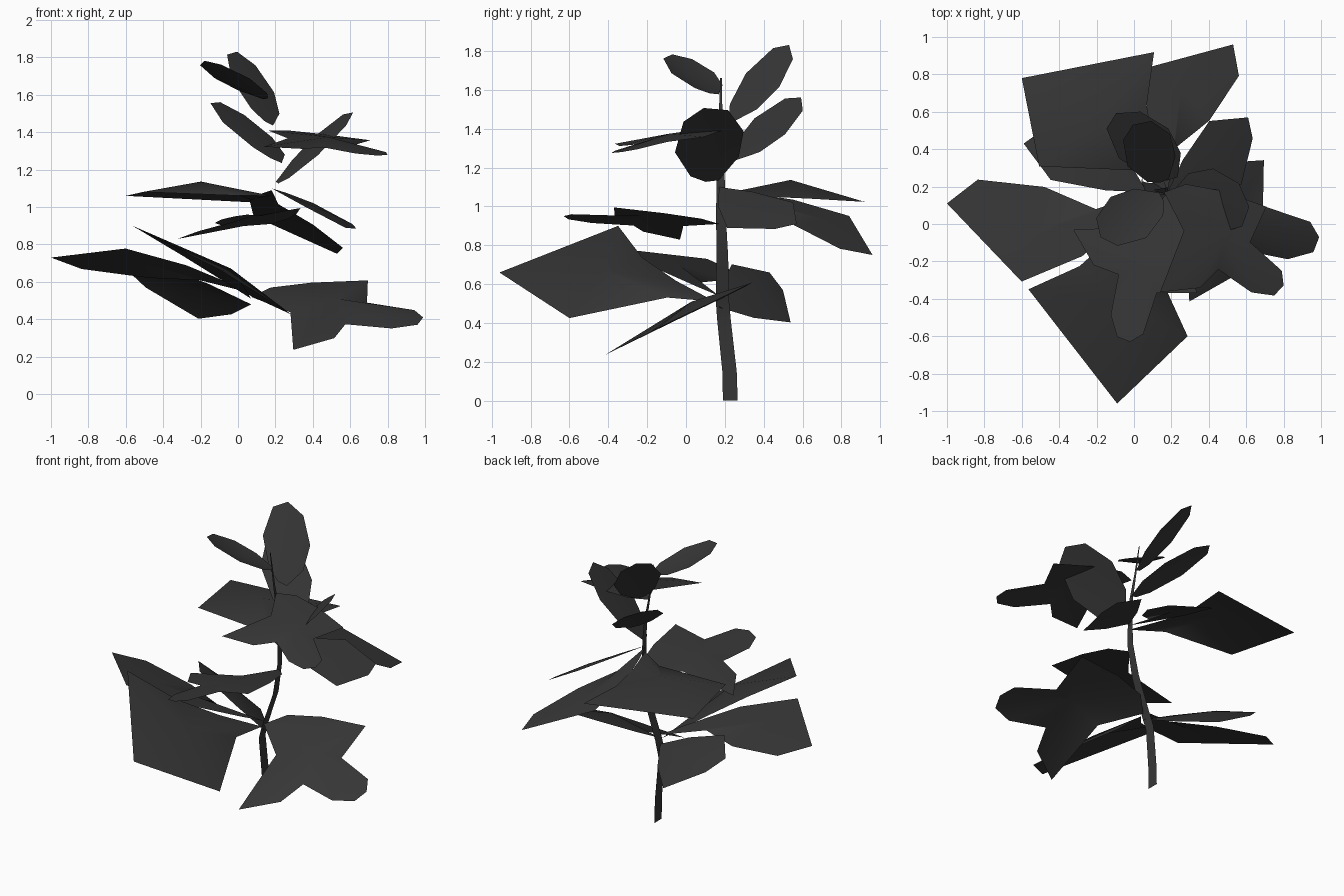
import bpy
import bmesh
from mathutils import Vector

cube = bpy.data.objects.get("Cube")
if cube:
    bpy.data.objects.remove(cube, do_unlink=True)


def flat_material(name, value):
    mat = bpy.data.materials.new(name)
    mat.use_nodes = True
    colour = (value, value, value, 1)
    mat.diffuse_color = colour
    shader = mat.node_tree.nodes["Principled BSDF"]
    shader.inputs["Base Color"].default_value = colour
    shader.inputs["Roughness"].default_value = 0.8
    return mat


CHARCOAL = flat_material("charcoal", 0.037)


def finish(bm, name):
    bmesh.ops.recalc_face_normals(bm, faces=bm.faces)
    mesh = bpy.data.meshes.new(name)
    bm.to_mesh(mesh)
    bm.free()
    mesh.materials.append(CHARCOAL)
    obj = bpy.data.objects.new(name, mesh)
    bpy.context.collection.objects.link(obj)
    for poly in mesh.polygons:
        poly.use_smooth = True
    return obj


# Leaf outlines as (along, across) fractions of the leaf; the first point is the hub
LOBED = [(.5, 0), (0, 0), (.26, -.12), (.385, -.535), (.575, -.35), (.595, -.18),
         (.86, -.165), (.99, -.09), (1, 0), (.93, .07), (.65, .09),
         (.59, .34), (.29, .24), (.08, .13)]
KITE = [(.6, .18), (0, 0), (.26, .07), (.51, -.055), (.84, -.11), (1, 0),
        (.65, .41), (.34, .3), (.1, .1)]
SQUARE = [(.53, -.05), (0, 0), (.2, -.13), (.376, -.283), (.52, -.52), (1, 0),
          (.635, .3), (.22, .02)]
BROAD = [(.6, -.05), (0, 0), (.22, -.16), (.54, -.3), (.9, -.125), (1, 0),
         (.72, .16), (.3, .09)]
OVAL = [(.5, 0), (0, .08), (.28, .3), (.62, .36), (.93, .2), (1, -.06),
        (.85, -.28), (.45, -.38), (.1, -.22), (0, -.06)]


def leaf(name, outline, base, tip, side, lift=0.01):
    """Stretch an outline from base to tip, with side as its crosswise vector."""
    base, side = Vector(base), Vector(side)
    axis = Vector(tip) - base
    up = axis.cross(side).normalized()
    if up.z < 0:
        up.negate()
    bm = bmesh.new()
    verts = [bm.verts.new(base + axis * t + side * s) for t, s in outline]
    hub, rim = verts[0], verts[1:]
    hub.co += up * lift
    for a, b in zip(rim, rim[1:] + rim[:1]):
        bm.faces.new((hub, a, b))
    return finish(bm, name)


# Flat, tapering stem ribbon: x, y, z and half width
STEM = [(.045, .228, 0, .038), (.045, .224, .15, .037), (.04, .195, .42, .035),
        (.07, .187, .52, .034), (.145, .187, .74, .03), (.18, .18, .95, .025),
        (.18, .178, 1.15, .021), (.17, .178, 1.28, .017),
        (.14, .178, 1.45, .01), (.11, .18, 1.66, .004)]
bm = bmesh.new()
rows = [[bm.verts.new((x, y + k * w, z)) for k in (-1, 1)] for x, y, z, w in STEM]
for low, high in zip(rows, rows[1:]):
    bm.faces.new((low[0], low[1], high[1], high[0]))
finish(bm, "stem")

# Lower whorl
leaf("lower_left_leaf", LOBED, (.07, .17, .52), (.99, -.07, .41), (.24, .92, .45), .05)
leaf("lower_front_leaf", SQUARE, (.07, .15, .51), (-.09, -.96, .66), (1.06, -.15, -.6), .06)
leaf("lower_right_leaf", KITE, (.07, .17, .54), (-1, .11, .73), (.06, -1.07, .28))
leaf("lower_back_leaf", BROAD, (.07, .17, .48), (-.59, .43, .66), (-.25, -.76, .58), .03)

# Middle whorl
leaf("middle_front_leaf", LOBED, (.18, .17, .91), (-.02, -.63, .95), (.8, -.2, .18), .02)
leaf("middle_right_leaf", SQUARE, (.18, .17, 1.06), (-.6, .78, 1.06), (-.64, -.83, .07), .08)
leaf("middle_back_leaf", KITE, (.18, .17, 1.09), (.53, .96, .75), (-.79, .38, .2))
leaf("middle_left_leaf", BROAD, (.18, .17, 1.1), (.61, .57, .91), (-.54, .58, .36))

# Upper whorl
leaf("upper_front_leaf", LOBED, (.16, .17, 1.41), (.8, -.33, 1.28), (.5, .64, .07), .03)
leaf("upper_left_leaf", OVAL, (.21, .13, 1.13), (.61, .12, 1.51), (-.1, .48, .06))
leaf("upper_back_leaf", OVAL, (.2, .24, 1.25), (-.07, .6, 1.55), (.42, .13, -.18))

# Crown leaves
leaf("crown_back_leaf", OVAL, (.16, .23, 1.45), (.015, .54, 1.82), (.34, .16, -.18))
leaf("crown_front_leaf", OVAL, (.15, .14, 1.58), (-.19, -.05, 1.78), (-.18, .34, -.04), -.03)
